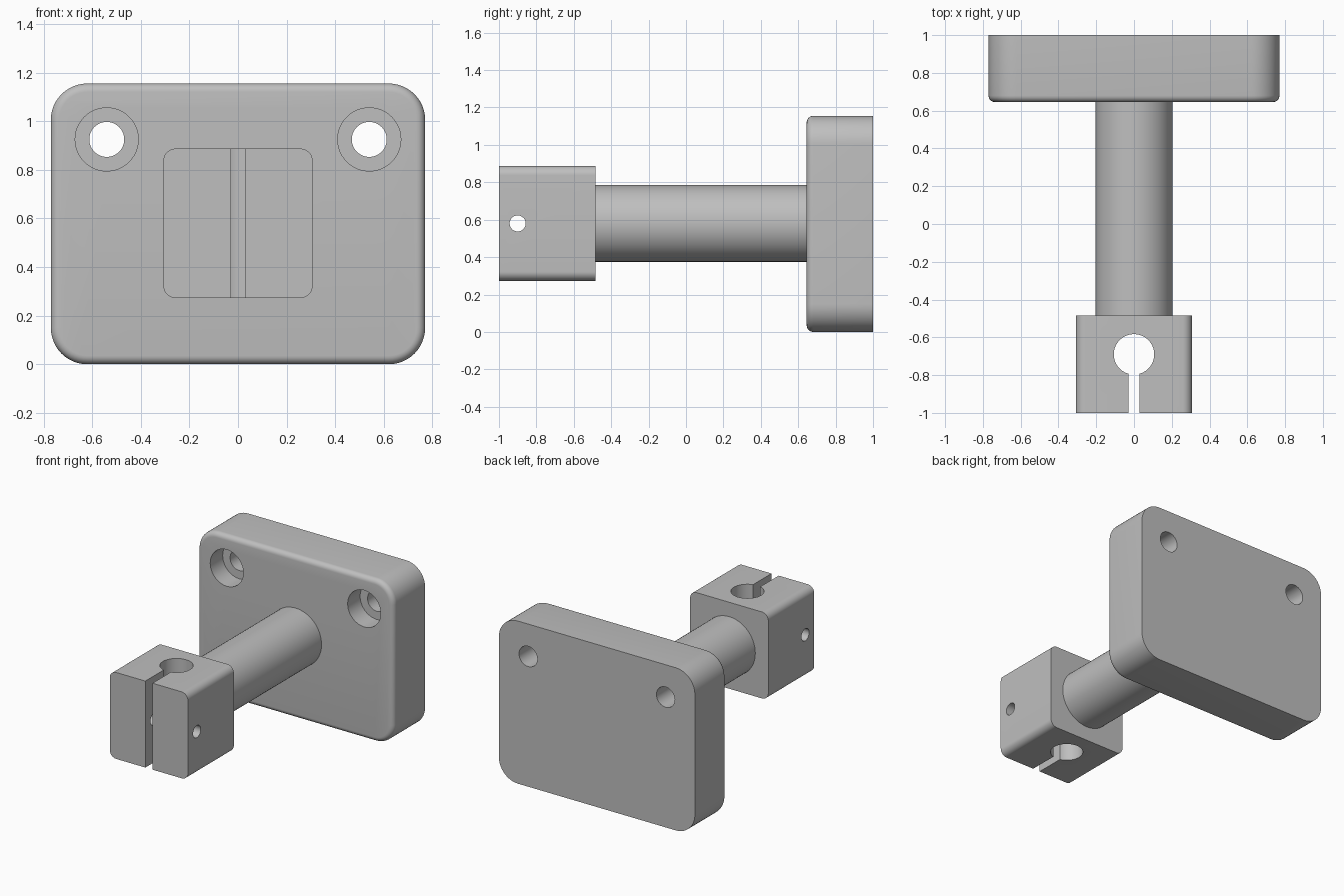
import bpy, bmesh, math
from mathutils import Matrix, Vector

old = bpy.data.objects.get("Cube")
if old:
    bpy.data.objects.remove(old, do_unlink=True)

MID_Z = 0.58

grey = bpy.data.materials.new("light_grey")
grey.use_nodes = True
colour = (0.52, 0.52, 0.52, 1)
grey.diffuse_color = colour
grey.node_tree.nodes["Principled BSDF"].inputs["Base Color"].default_value = colour


def finish(name, bm):
    bmesh.ops.recalc_face_normals(bm, faces=bm.faces)
    mesh = bpy.data.meshes.new(name)
    bm.to_mesh(mesh)
    bm.free()
    mesh.materials.append(grey)
    obj = bpy.data.objects.new(name, mesh)
    bpy.context.collection.objects.link(obj)
    return obj


def rounded_block(name, half_x, z0, z1, y0, y1, radius, front_fillet=0):
    """Rounded rectangle in x-z, extruded along y, with an optional front fillet."""
    bm = bmesh.new()
    steps = 12
    cx, cz, mid = half_x - radius, (z1 - z0) / 2 - radius, (z0 + z1) / 2
    ring = []
    for q, (sx, sz) in enumerate([(1, 1), (-1, 1), (-1, -1), (1, -1)]):
        for i in range(steps + 1):
            a = (q + i / steps) * math.pi / 2
            ring.append(bm.verts.new((sx * cx + radius * math.cos(a), y0,
                                      mid + sz * cz + radius * math.sin(a))))
    front = bm.faces.new(ring)
    back = bmesh.ops.extrude_face_region(bm, geom=[front], use_keep_orig=True)
    moved = [v for v in back["geom"] if isinstance(v, bmesh.types.BMVert)]
    bmesh.ops.translate(bm, verts=moved, vec=(0, y1 - y0, 0))
    if front_fillet:
        edges = [e for e in bm.edges if all(abs(v.co.y - y0) < 1e-5 for v in e.verts)]
        bmesh.ops.bevel(bm, geom=edges, offset=front_fillet, segments=6,
                        profile=0.5, affect='EDGES')
    return finish(name, bm)


def cylinder(name, start, end, radius, sides=64):
    start, end = Vector(start), Vector(end)
    axis = end - start
    turn = axis.to_track_quat('Z', 'Y').to_matrix().to_4x4()
    bm = bmesh.new()
    bmesh.ops.create_cone(bm, cap_ends=True, segments=sides, radius1=radius,
                          radius2=radius, depth=axis.length,
                          matrix=Matrix.Translation((start + end) / 2) @ turn)
    return finish(name, bm)


def box(name, centre, size):
    bm = bmesh.new()
    bmesh.ops.create_cube(bm, size=1, matrix=Matrix.Translation(centre)
                          @ Matrix.Diagonal((*size, 1)))
    return finish(name, bm)


def activate(obj):
    bpy.ops.object.select_all(action='DESELECT')
    obj.select_set(True)
    bpy.context.view_layer.objects.active = obj


def cut(target, cutter):
    cutter.hide_render = True
    mod = target.modifiers.new("cut", 'BOOLEAN')
    mod.operation, mod.solver, mod.object = 'DIFFERENCE', 'EXACT', cutter
    activate(target)
    bpy.ops.object.modifier_apply(modifier=mod.name)
    bpy.data.objects.remove(cutter, do_unlink=True)


# Mounting plate with two counterbored screw holes
plate = rounded_block("mounting_plate", 0.77, 0, 1.155, 0.645, 1, 0.15, 0.035)
for x in (-0.54, 0.54):
    cut(plate, cylinder("screw_hole", (x, 0.5, 0.925), (x, 1.1, 0.925), 0.072, 48))
    cut(plate, cylinder("counterbore", (x, 0.5, 0.925), (x, 0.785, 0.925), 0.13, 48))

# Round arm joining plate and clamp
arm = cylinder("arm", (0, -0.495, MID_Z), (0, 0.655, MID_Z), 0.205)

# Split clamp block: vertical bore, slot and cross hole for the pinch screw
clamp = rounded_block("clamp_block", 0.307, 0.273, 0.887, -1, -0.485, 0.05)
cut(clamp, cylinder("bore", (0, -0.69, 0), (0, -0.69, 1.2), 0.107))
cut(clamp, box("slot", (0, -0.9, MID_Z), (0.056, 0.42, 1)))
cut(clamp, cylinder("pinch_hole", (-0.5, -0.9, MID_Z), (0.5, -0.9, MID_Z), 0.043, 32))

for part in (plate, arm, clamp):
    activate(part)
    bpy.ops.object.shade_smooth_by_angle(angle=math.radians(30))
